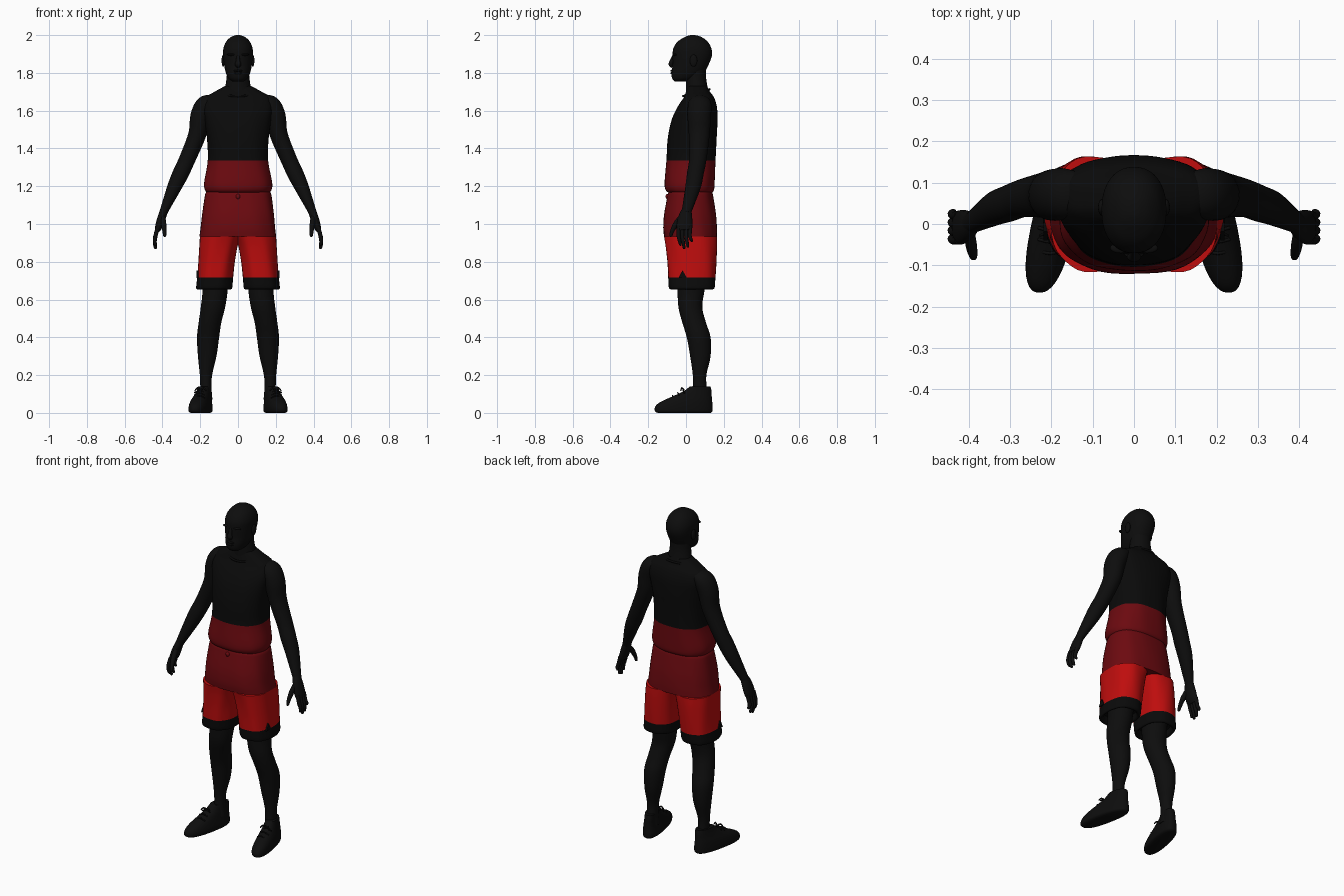
import bpy, bmesh, math
from mathutils import Vector

cube = bpy.data.objects.get("Cube")
if cube:
    bpy.data.objects.remove(cube, do_unlink=True)


def material(name, rgb):
    m = bpy.data.materials.new(name)
    m.use_nodes = True
    m.diffuse_color = (*rgb, 1)
    bsdf = m.node_tree.nodes["Principled BSDF"]
    bsdf.inputs["Base Color"].default_value = (*rgb, 1)
    bsdf.inputs["Roughness"].default_value = 0.8
    return m


SKIN = material("near black skin", (0.004, 0.004, 0.004))
BLACK = material("black cloth", (0.003, 0.003, 0.003))
DARK = material("dark red cloth", (0.15, 0.003, 0.005))
BRIGHT = material("bright red cloth", (0.52, 0.004, 0.004))
SHOE = material("black shoe", (0.004, 0.004, 0.004))


def smooth_rows(rows, steps):
    """Catmull-Rom interpolation through rows of numbers."""
    out = []
    for i in range(len(rows) - 1):
        p = [rows[max(0, min(len(rows) - 1, i + k))] for k in (-1, 0, 1, 2)]
        for s in range(steps):
            t = s / steps
            out.append([0.5 * (2 * b + (c - a) * t + (2 * a - 5 * b + 4 * c - d) * t * t
                               + (3 * b - a - 3 * c + d) * t ** 3) for a, b, c, d in zip(*p)])
    return out + [list(rows[-1])]


def skin_rings(name, rings, mats, rule=None, angle=50):
    """Join rings of points into a closed, smooth shaded body."""
    bm = bmesh.new()
    loops = [[bm.verts.new(p) for p in ring] for ring in rings]
    n = len(loops[0])
    for a, b in zip(loops, loops[1:]):
        for i in range(n):
            bm.faces.new((a[i], a[(i + 1) % n], b[(i + 1) % n], b[i]))
    bm.faces.new(loops[0])
    bm.faces.new(loops[-1])
    bmesh.ops.recalc_face_normals(bm, faces=bm.faces)
    if rule:
        for f in bm.faces:
            f.material_index = rule(f.calc_center_median())
    return finish(name, bm, mats, angle)


def finish(name, bm, mats, angle=50):
    me = bpy.data.meshes.new(name)
    bm.to_mesh(me)
    bm.free()
    ob = bpy.data.objects.new(name, me)
    bpy.context.collection.objects.link(ob)
    for m in mats:
        me.materials.append(m)
    bpy.ops.object.select_all(action='DESELECT')
    ob.select_set(True)
    bpy.context.view_layer.objects.active = ob
    bpy.ops.object.shade_smooth_by_angle(angle=math.radians(angle))
    return ob


def stack(name, rows, mats, rule=None, power=2, side=1, ripple=0, waves=9, shear=0, n=40, steps=5):
    """Level cross-sections, each row being z, x min, x max, y min, y max."""
    rings = []
    for z, x0, x1, y0, y1 in smooth_rows(rows, steps):
        ring = []
        for i in range(n):
            a = 2 * math.pi * i / n
            c, s = math.cos(a), math.sin(a)
            k = 1 + ripple * math.sin(waves * a + z * 12)
            x = (x0 + x1) / 2 + k * (x1 - x0) / 2 * math.copysign(abs(c) ** (2 / power), c)
            y = (y0 + y1) / 2 + k * (y1 - y0) / 2 * math.copysign(abs(s) ** (2 / power), s)
            ring.append((side * (x - shear * (y + 0.05)), y, z))
        rings.append(ring)
    return skin_rings(name, rings, mats, rule)


def limb(name, rows, mat, side=1, n=20, steps=5):
    """Tube along a path, each row being x, y, z, sideways radius, depth radius."""
    path = smooth_rows(rows, steps)
    rings = []
    for i, r in enumerate(path):
        p = Vector(r[:3])
        t = (Vector(path[min(i + 1, len(path) - 1)][:3]) - Vector(path[max(i - 1, 0)][:3])).normalized()
        u = Vector((0, 1, 0)).cross(t).normalized()
        v = t.cross(u)
        ring = []
        for k in range(n):
            a = 2 * math.pi * k / n
            q = p + u * r[3] * math.cos(a) + v * r[4] * math.sin(a)
            ring.append((side * q.x, q.y, q.z))
        rings.append(ring)
    return skin_rings(name, rings, [mat], angle=70)


def ball(name, centre, size, mat):
    bm = bmesh.new()
    bmesh.ops.create_uvsphere(bm, u_segments=16, v_segments=10, radius=1)
    for v in bm.verts:
        v.co = Vector(c + s * k for c, s, k in zip(centre, size, v.co))
    return finish(name, bm, [mat])


def wide(rows):
    return [(z, -w, w, y0, y1) for z, w, y0, y1 in rows]


# Head, face and neck
stack("head", wide([(1.755, .03, -.06, .0), (1.77, .05, -.073, .05), (1.80, .064, -.077, .095),
                    (1.84, .073, -.071, .118), (1.89, .078, -.071, .137), (1.93, .077, -.067, .134),
                    (1.965, .063, -.045, .115), (1.988, .04, -.01, .085), (1.998, .018, .015, .058),
                    (2.0, .004, .03, .04)]), [SKIN], power=2.2)
stack("neck", wide([(1.66, .08, .0, .13), (1.72, .068, .0, .115), (1.78, .06, .0, .106),
                    (1.84, .058, .01, .106)]), [SKIN])
limb("nose", [(0, -.062, 1.895, .008, .008), (0, -.074, 1.865, .011, .011),
              (0, -.08, 1.845, .017, .012), (0, -.07, 1.832, .01, .008)], SKIN)
ball("upper_lip", (0, -.072, 1.811), (.024, .011, .006), SKIN)
ball("lower_lip", (0, -.072, 1.799), (.021, .011, .007), SKIN)

# Jersey: red below the chest, black above
stack("jersey", wide([(1.165, .163, -.09, .138), (1.18, .176, -.108, .148), (1.22, .180, -.113, .152),
                      (1.335, .160, -.103, .157), (1.45, .163, -.097, .162), (1.55, .177, -.077, .166),
                      (1.62, .188, -.045, .163), (1.67, .172, -.012, .148), (1.70, .125, .0, .127),
                      (1.73, .07, .01, .112)]),
      [DARK, BLACK], lambda c: int(c.z > 1.335), power=2.4, ripple=.006, n=56)
limb("collar", [(.085 * math.cos(a), .055 + .07 * math.sin(a), 1.695 + .018 * math.sin(a), .006, .006)
                for a in [math.pi * k / 8 for k in range(17)]], BLACK, n=8, steps=2)

# Shorts: dark seat above the bright legs, black hem
stack("shorts_seat", wide([(1.18, .160, -.083, .133), (1.165, .172, -.094, .14), (1.14, .178, -.1, .145),
                           (1.05, .19, -.117, .158), (.98, .197, -.121, .163), (.935, .203, -.116, .163)]),
      [DARK], power=2.5, ripple=.006, n=56)
ball("waistband_knot", (0, -.098, 1.145), (.012, .01, .014), DARK)

for side, label in ((1, "left"), (-1, "right")):
    ball(label + "_ear", (side * .078, .04, 1.865), (.009, .02, .032), SKIN)
    ball(label + "_brow", (side * .032, -.058, 1.897), (.026, .013, .007), SKIN)

    stack(label + "_shorts_leg", [(.935, -.012, .203, -.116, .163), (.88, .004, .206, -.108, .163),
                                  (.80, .017, .21, -.1, .16), (.718, .025, .215, -.095, .155),
                                  (.66, .03, .22, -.09, .15), (.66, .045, .205, -.07, .13),
                                  (.69, .05, .20, -.06, .12)],
          [BRIGHT, BLACK], lambda c: int(c.z < .718), power=2.4, side=side, ripple=.012, waves=7)

    # Side vent: a thin triangle above the hem
    bm = bmesh.new()
    outline = [(-.04, .715), (.005, .715), (-.018, .755)]
    a, b = [[bm.verts.new((side * x, y, z)) for y, z in outline] for x in (.209, .2185)]
    bm.faces.new(a)
    bm.faces.new(b)
    for i in range(3):
        bm.faces.new((a[i], a[(i + 1) % 3], b[(i + 1) % 3], b[i]))
    bmesh.ops.recalc_face_normals(bm, faces=bm.faces)
    finish(label + "_side_vent", bm, [BLACK])

    # Legs and shoes
    stack(label + "_leg", [(.78, .05, .195, -.05, .115), (.65, .055, .188, -.045, .098),
                           (.56, .068, .197, -.04, .086), (.48, .088, .208, -.02, .105),
                           (.40, .1, .217, .004, .13), (.30, .114, .212, .022, .13),
                           (.20, .137, .202, .036, .108), (.13, .14, .2, .035, .11),
                           (.07, .135, .205, .03, .115)], [SKIN], side=side, n=32)
    stack(label + "_shoe", [(0, .166, .246, -.15, .13), (.008, .155, .257, -.164, .139),
                            (.028, .153, .258, -.165, .141), (.048, .156, .256, -.15, .14),
                            (.068, .160, .252, -.115, .138), (.09, .164, .245, -.065, .136),
                            (.115, .168, .238, -.012, .135), (.14, .17, .234, .02, .13)],
          [SHOE], power=2.4, side=side, shear=.2, steps=4)
    for k in range(3):
        y, z = -.065 + .028 * k, .088 + .014 * k
        limb(f"{label}_lace_{k + 1}", [(.175, y, z - .01, .004, .004), (.203, y - .006, z + .004, .004, .004),
                                       (.231, y, z - .01, .004, .004)], SHOE, side, n=8, steps=3)
    for k in (-1, 1):
        limb(f"{label}_lace_loop_{'inner' if k < 0 else 'outer'}",
             [(.198, -.01, .12, .004, .004), (.198 + k * .016, -.022, .132, .005, .004),
              (.198 + k * .03, -.028, .117, .003, .003)], SHOE, side, n=8, steps=3)

    # Arm and hand
    limb(label + "_arm", [(.13, .075, 1.655, .03, .05), (.17, .073, 1.63, .052, .062),
                          (.197, .07, 1.57, .055, .062), (.217, .07, 1.47, .047, .055),
                          (.27, .062, 1.34, .043, .046), (.302, .05, 1.27, .043, .044),
                          (.335, .038, 1.20, .038, .041), (.385, .008, 1.085, .024, .028),
                          (.395, .002, 1.06, .022, .026)], SKIN, side, n=28)
    limb(label + "_palm", [(.388, .005, 1.08, .02, .024), (.402, -.003, 1.04, .022, .036),
                           (.418, -.008, .99, .02, .042), (.428, -.008, .965, .014, .038)], SKIN, side)
    for k, finger in enumerate(("index", "middle", "ring", "little")):
        y, tip = -.038 + .02 * k, (.885, .868, .875, .905)[k]
        limb(f"{label}_{finger}_finger", [(.424, y, .985, .011, .011), (.436, y - .002, .94, .011, .010),
                                          (.441, y + .003, (.94 + tip) / 2, .010, .009),
                                          (.437, y + .008, tip + .006, .008, .007),
                                          (.436, y + .009, tip, .003, .003)], SKIN, side, n=12, steps=3)
    limb(label + "_thumb", [(.398, -.015, 1.045, .012, .016), (.394, -.05, 1.005, .014, .015),
                            (.39, -.072, .965, .011, .011), (.388, -.08, .938, .008, .008),
                            (.388, -.081, .932, .003, .003)], SKIN, side, n=12)
